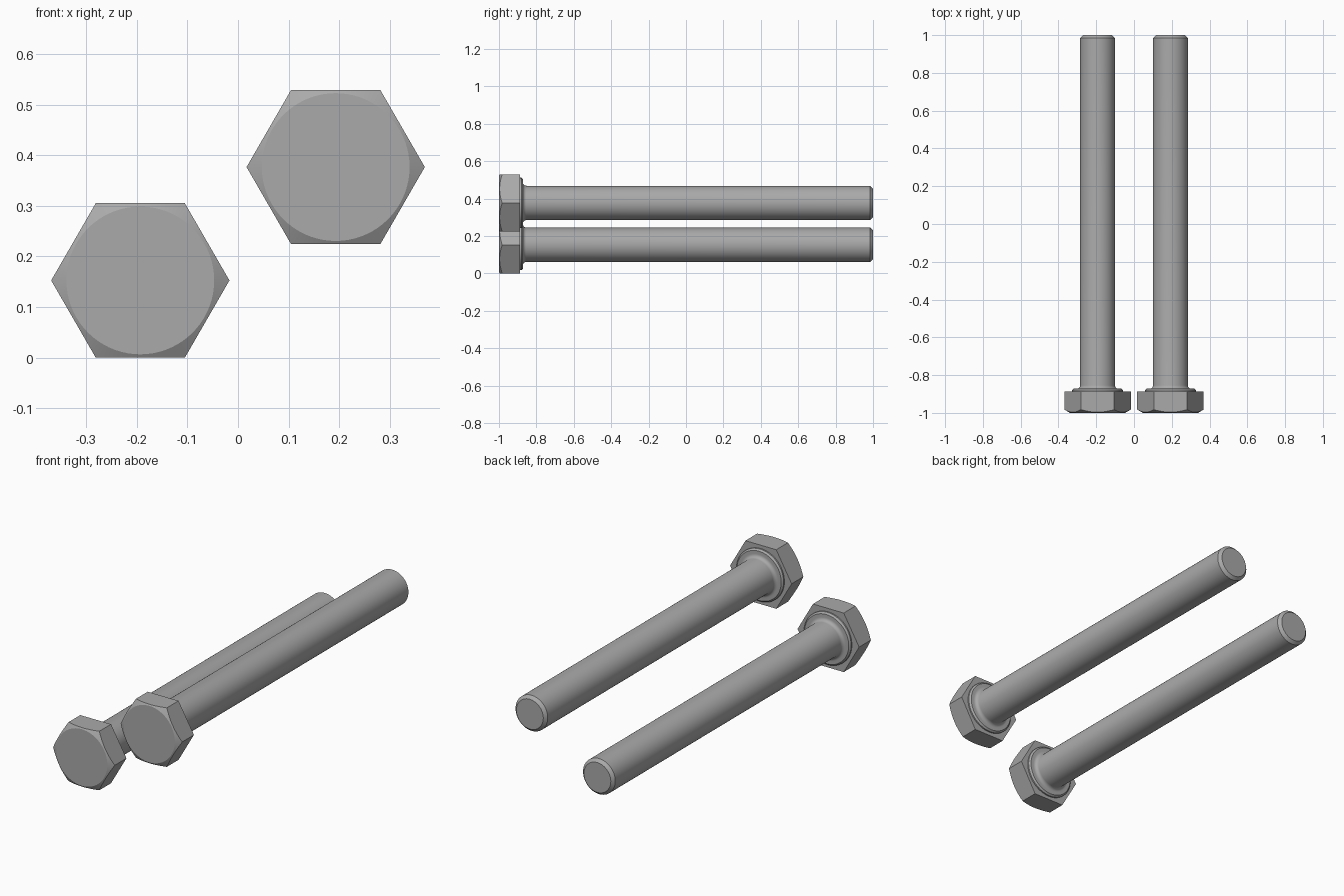
import bpy, bmesh, math

if "Cube" in bpy.data.objects:
    bpy.data.objects.remove(bpy.data.objects["Cube"])

N = 72                     # segments around each bolt
APOTHEM = 0.1525           # half the width across the hex flats
FACE_R = 0.146             # circle where the head chamfer starts

steel = bpy.data.materials.new("steel grey")
steel.diffuse_color = (0.40, 0.40, 0.40, 1)
steel.use_nodes = True
steel.node_tree.nodes["Principled BSDF"].inputs["Base Color"].default_value = steel.diffuse_color


def hex_radius(a):
    """Distance from the axis to a hexagon with flats at top and bottom."""
    k = (a % (math.pi / 3)) - math.pi / 6
    return APOTHEM / math.cos(k)


def loft(name, rings, cx, cz):
    """Skin rings around the y axis; each ring maps an angle to (radius, y)."""
    bm = bmesh.new()
    loops = []
    for ring in rings:
        loop = []
        for i in range(N):
            a = 2 * math.pi * i / N
            r, y = ring(a)
            loop.append(bm.verts.new((cx + r * math.cos(a), y, cz + r * math.sin(a))))
        loops.append(loop)
    for p, q in zip(loops, loops[1:]):
        for i in range(N):
            j = (i + 1) % N
            bm.faces.new((p[i], p[j], q[j], q[i]))
    bm.faces.new(loops[0])
    bm.faces.new(loops[-1])
    bmesh.ops.recalc_face_normals(bm, faces=bm.faces[:])
    mesh = bpy.data.meshes.new(name)
    bm.to_mesh(mesh)
    bm.free()
    mesh.materials.append(steel)
    obj = bpy.data.objects.new(name, mesh)
    bpy.context.collection.objects.link(obj)
    bpy.ops.object.select_all(action='DESELECT')
    obj.select_set(True)
    bpy.context.view_layer.objects.active = obj
    bpy.ops.object.shade_smooth_by_angle(angle=math.radians(24))


def circle(r, y):
    return lambda a: (r, y)


def bolt(side, cx, cz):
    # Hexagonal head with a conical front chamfer that scallops the flats
    loft(side + "_head", [
        circle(FACE_R, -1.0),
        lambda a: (hex_radius(a), -1 + (hex_radius(a) - FACE_R) * math.tan(math.radians(30))),
        lambda a: (hex_radius(a), -0.887),
    ], cx, cz)

    # Bearing collar, fillet, shank and chamfered tip turned as one profile
    fillet = [circle(0.110 - 0.018 * math.sin(t), -0.854 - 0.018 * math.cos(t))
              for t in (math.pi / 2 * i / 5 for i in range(6))]
    loft(side + "_shank", [
        circle(0.135, -0.890), circle(0.135, -0.880), circle(0.127, -0.872),
        *fillet,
        circle(0.092, 0.985), circle(0.077, 1.0),
    ], cx, cz)


bolt("left", -0.193, 0.1525)
bolt("right", 0.193, 0.3765)
